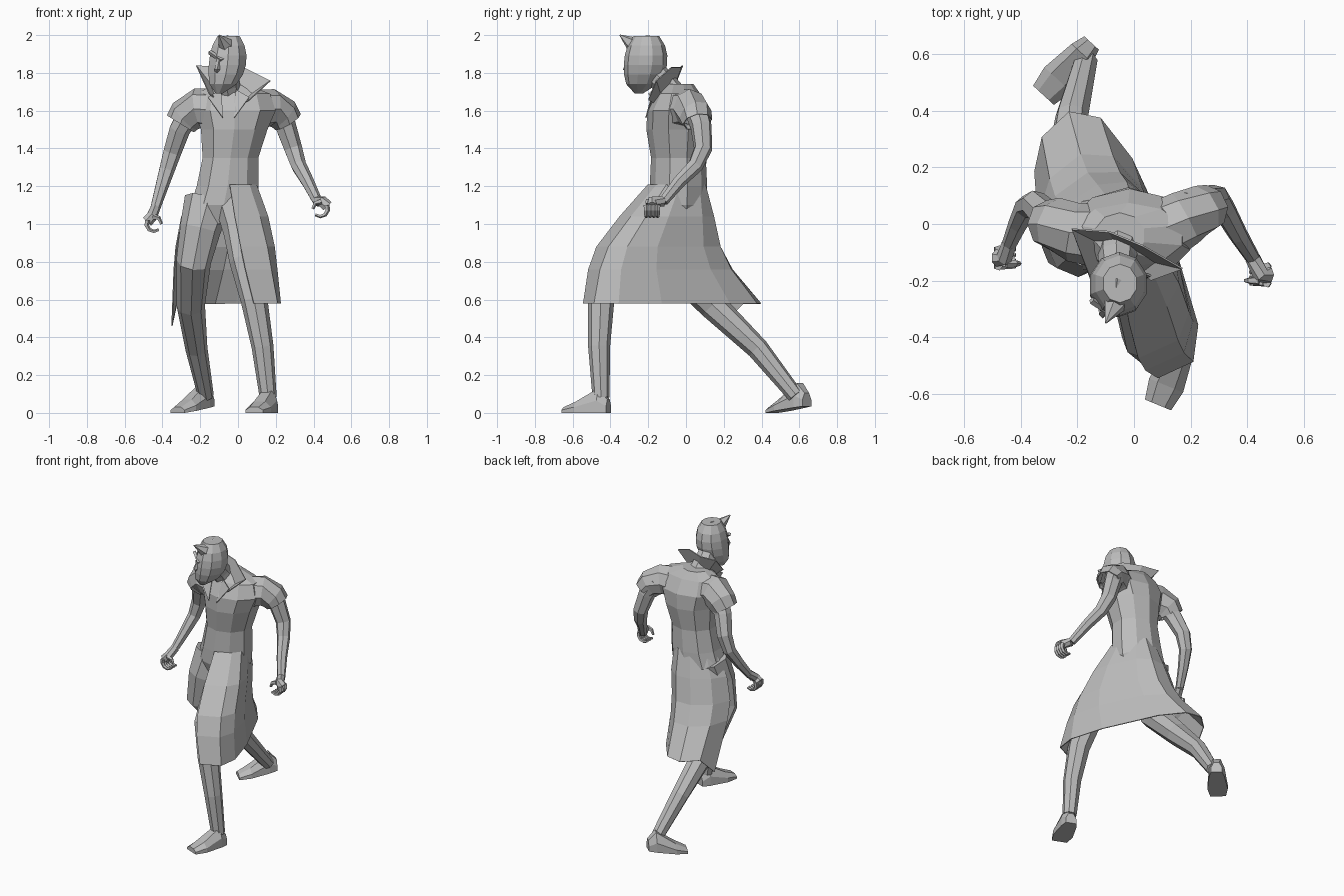
import bpy, bmesh
from math import cos, sin, sqrt, tau, radians, copysign
from mathutils import Vector

cube = bpy.data.objects.get("Cube")
if cube:
    bpy.data.objects.remove(cube)

grey = bpy.data.materials.new("plain_grey")
grey.use_nodes = True
shade = (.5, .5, .5, 1)
grey.diffuse_color = shade
grey.node_tree.nodes["Principled BSDF"].inputs["Base Color"].default_value = shade


def loft(name, rings, closed=True, caps=True, cloth=False):
    """Skin a row of equal-length point rings with flat faces."""
    bm = bmesh.new()
    rows = [[bm.verts.new(point) for point in ring] for ring in rings]
    count = len(rows[0])
    for lower, upper in zip(rows, rows[1:]):
        for i in range(count if closed else count - 1):
            j = (i + 1) % count
            bm.faces.new((lower[i], lower[j], upper[j], upper[i]))
    if closed and caps:
        bm.faces.new(rows[0])
        bm.faces.new(rows[-1])
    bmesh.ops.recalc_face_normals(bm, faces=bm.faces)
    mesh = bpy.data.meshes.new(name)
    bm.to_mesh(mesh)
    bm.free()
    mesh.materials.append(grey)
    part = bpy.data.objects.new(name, mesh)
    bpy.context.collection.objects.link(part)
    if cloth:
        part.modifiers.new("cloth", "SOLIDIFY").thickness = .006


def oval(x, y, z, width, depth, sides=10):
    """Level elliptical ring with a point facing forward."""
    turns = [tau * i / sides for i in range(sides)]
    return [Vector((x + width * sin(a), y - depth * cos(a), z)) for a in turns]


def limb(name, joints, start, end, sides=7, caps=True, cloth=False):
    """Tube along joints whose radius runs evenly from start to end."""
    points = [Vector(joint) for joint in joints]
    last = len(points) - 1
    rings = []
    for i, point in enumerate(points):
        along = (points[min(i + 1, last)] - points[max(i - 1, 0)]).normalized()
        guide = Vector((0, 1, 0)) if abs(along.y) < .95 else Vector((0, 0, 1))
        across = along.cross(guide).normalized()
        other = along.cross(across)
        radius = start + (end - start) * i / last
        turns = [tau * k / sides for k in range(sides)]
        rings.append([point + radius * (across * cos(a) + other * sin(a)) for a in turns])
    loft(name, rings, caps=caps, cloth=cloth)


def foot(name, heel, toe, lift):
    """Wedge foot with a flat sole, raised at the heel by lift."""
    heel, toe = Vector((*heel, 0)), Vector((*toe, 0))
    side = (toe - heel).normalized().cross(Vector((0, 0, 1)))
    rings = []
    for t, width, top in ((0, .035, .07), (.2, .05, .13), (.7, .065, .06), (1, .05, .03)):
        centre = heel.lerp(toe, t)
        centre.z = lift * (1 - t)
        outline = ((-1, 0), (1, 0), (1, .5), (.5, 1), (-.5, 1), (-1, .5))
        rings.append([centre + side * width * s + Vector((0, 0, top * h)) for s, h in outline])
    loft(name, rings)


def hand(name, wrist, grip, side):
    """Palm with four fingers and a thumb curled round a grip centre."""
    wrist, grip = Vector(wrist), Vector(grip)

    def curl(angle, shift):
        a = radians(angle)
        return grip + Vector((side * .04 * cos(a), shift, .04 * sin(a)))

    limb(name + "_palm", [wrist, curl(70, 0), curl(20, 0)], .028, .032)
    for i in range(4):
        shift = (i - 1.5) * .02
        path = [curl(angle, shift) for angle in range(30, -140, -40)]
        limb(f"{name}_finger_{i + 1}", path, .015, .008, 5)
    limb(name + "_thumb", [curl(angle, -.02) for angle in (80, 130, 180)], .017, .008, 5)


# Coat body, narrow at the waist and wide at the chest
body = ((-.09, 1, .15, .11), (-.075, 1.1, .185, .15), (-.055, 1.2, .172, .152),
        (-.04, 1.35, .155, .145), (-.02, 1.5, .185, .17), (-.015, 1.6, .225, .165),
        (-.02, 1.69, .2, .115), (-.05, 1.74, .09, .08))
loft("coat_body", [oval(x, -.04, z, width, depth) for x, z, width, depth in body])

# Coat skirt: boxy ovals stretched along the stride, open at the front right
stride = Vector((-.4, .92, 0))
breadth = Vector((.92, .4, 0))
skirt = []
for y, z, length, width in ((-.05, 1.21, .145, .14), (-.1, 1.04, .25, .18), (-.14, .88, .34, .19),
                            (-.13, .76, .4, .185), (-.07, .58, .5, .17)):
    ring = []
    for angle in range(195, -62, -32):
        a = radians(angle)
        c, s = (copysign(abs(v) ** .7, v) for v in (cos(a), sin(a)))
        ring.append(Vector((-.05, y, z)) + stride * length * c + breadth * width * s)
    skirt.append(ring)
for ring in skirt[1:]:
    ring[-1].x -= .04
skirt[-1][-1] += Vector((0, .04, -.12))
loft("coat_skirt", skirt, closed=False, cloth=True)

# Standing collar flaring from the neck to two long points
neck_base = Vector((-.04, -.11, 1.61))
brim = [Vector(p) for p in ((-.15, -.2, 1.69), (-.22, -.02, 1.84), (-.09, -.03, 1.83),
                            (.03, -.08, 1.83), (.17, -.16, 1.76), (.06, -.2, 1.66))]
loft("collar", [[p.lerp(neck_base, .45) for p in brim], brim], closed=False, cloth=True)

# Lapels folded down on the chest
for name, side in (("left_lapel", 1), ("right_lapel", -1)):
    top, outer, tip = (Vector((-.05 + side * x, y, z)) for x, y, z in (
        (.04, -.15, 1.71), (.11, -.18, 1.67), (.03, -.21, 1.56)))
    loft(name, [[top, outer], [top.lerp(tip, .9), tip]], closed=False, cloth=True)

# Short sleeves sloping from the shoulders
limb("left_sleeve", [(.09, -.03, 1.6), (.18, .02, 1.615), (.24, .05, 1.58), (.265, .06, 1.54)],
     .11, .08, 8, False, True)
limb("right_sleeve", [(-.12, -.04, 1.6), (-.21, -.03, 1.615), (-.28, 0, 1.57), (-.305, 0, 1.53)],
     .115, .085, 8, False, True)

# Bare arms and gripping hands
limb("left_arm", [(.2, .05, 1.62), (.25, .08, 1.52), (.29, .09, 1.4), (.32, .05, 1.31),
                  (.37, -.04, 1.22), (.42, -.12, 1.12)], .065, .027)
limb("right_arm", [(-.25, 0, 1.6), (-.31, .03, 1.5), (-.35, .07, 1.38), (-.38, .06, 1.28),
                   (-.41, 0, 1.18), (-.44, -.07, 1.08)], .065, .027)
hand("left_hand", (.42, -.12, 1.12), (.435, -.18, 1.08), 1)
hand("right_hand", (-.44, -.07, 1.08), (-.445, -.12, 1), -1)

# Legs: left strides forward, right trails behind
limb("left_leg", [(-.01, -.08, 1.1), (.02, -.26, .96), (.04, -.4, .8), (.085, -.45, .6),
                  (.13, -.46, .35), (.16, -.45, .08)], .11, .045, 8)
limb("right_leg", [(-.16, -.04, 1.12), (-.2, -.08, .97), (-.235, -.08, .8), (-.25, .14, .57),
                   (-.22, .38, .34), (-.17, .58, .09)], .125, .042, 8)
foot("left_foot", (.18, -.41), (.085, -.64), 0)
foot("right_foot", (-.15, .64), (-.32, .455), .035)

# Neck and egg-shaped head, with the chin pushed forward
limb("neck", [(-.05, -.07, 1.68), (-.06, -.12, 1.75), (-.06, -.18, 1.82)], .075, .06, 8)
head = []
for step in range(7):
    h = step / 6
    size = sqrt(1 - (2 * h - 1.1) ** 2 / 1.25)
    chin = (1 - h) ** 3
    head.append(oval(-.05 - .05 * chin, -.21 - .04 * chin, 1.69 + .305 * h, .104 * size, .115 * size))
loft("head", head)

# Swept hair, nose and brow
limb("hair_peak", [(-.05, -.22, 1.93), (-.07, -.29, 1.955), (-.1, -.35, 2)], .075, .003, 6)
limb("nose", [(-.1, -.3, 1.87), (-.11, -.32, 1.82), (-.11, -.29, 1.8)], .012, .016, 4)
limb("brow", [(-.15, -.27, 1.91), (-.09, -.31, 1.87), (0, -.29, 1.89)], .013, .013, 4)
